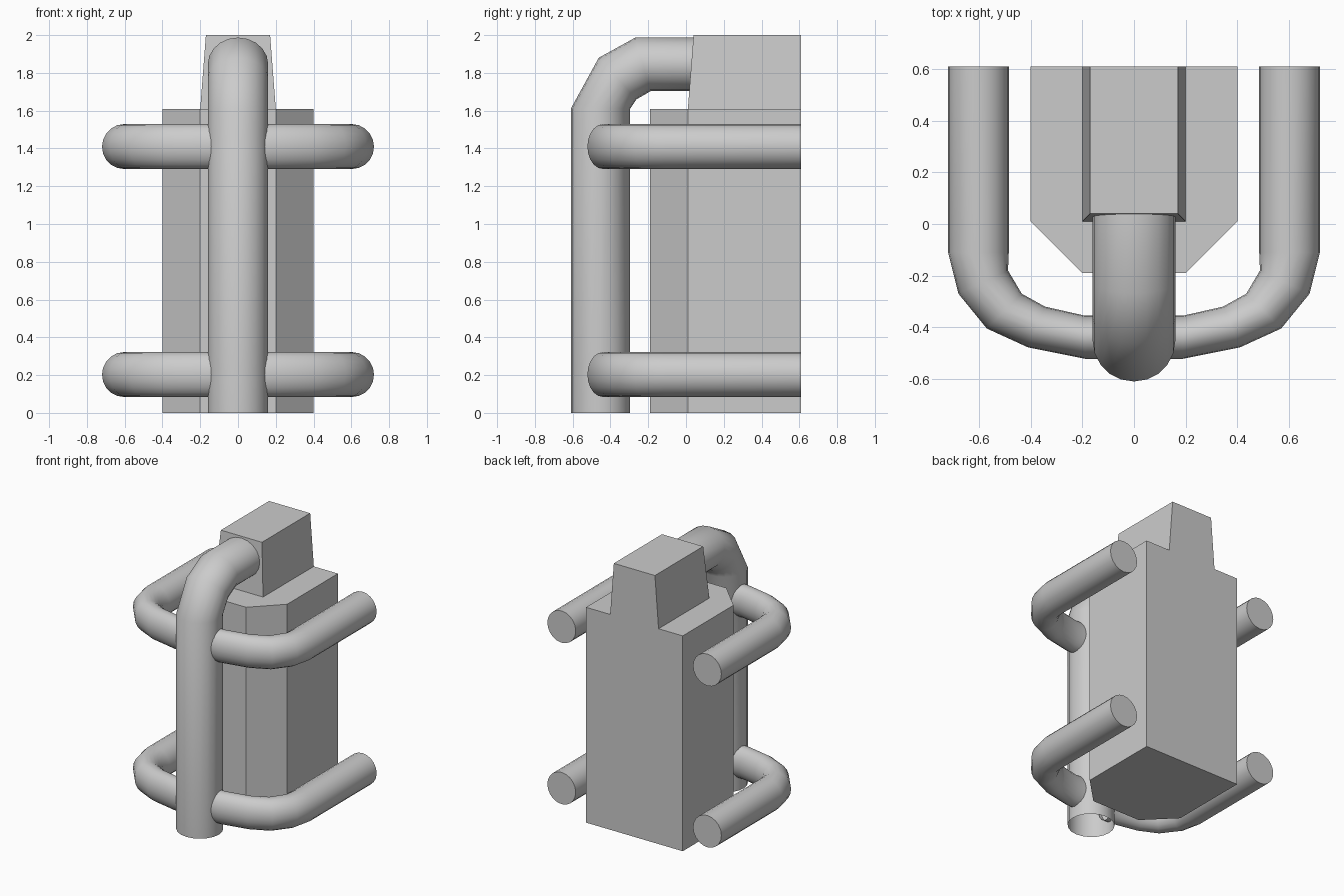
import bpy, bmesh, math
from mathutils import Vector

if "Cube" in bpy.data.objects:
    bpy.data.objects.remove(bpy.data.objects["Cube"])


def add_object(name, bm, smooth=False):
    bmesh.ops.recalc_face_normals(bm, faces=bm.faces)
    mesh = bpy.data.meshes.new(name)
    bm.to_mesh(mesh)
    bm.free()
    if smooth:
        mesh.shade_smooth()
        mesh.set_sharp_from_angle(angle=math.radians(45))
    obj = bpy.data.objects.new(name, mesh)
    bpy.context.collection.objects.link(obj)
    return obj


def loft(name, loops, cap_start=True, cap_end=True, smooth=False):
    """Join successive point loops into a skin, with optional end caps."""
    bm = bmesh.new()
    rings = [[bm.verts.new(p) for p in loop] for loop in loops]
    n = len(rings[0])
    for a, b in zip(rings, rings[1:]):
        for i in range(n):
            j = (i + 1) % n
            bm.faces.new((a[i], a[j], b[j], b[i]))
    if cap_start:
        bm.faces.new(rings[0])
    if cap_end:
        bm.faces.new(rings[-1])
    return add_object(name, bm, smooth)


def tube_ring(outer, inner, side, sides=20):
    """Ellipse through an outer and an inner point, 'side' is the other half axis."""
    outer, inner, side = Vector(outer), Vector(inner), Vector(side)
    mid, half = (outer + inner) / 2, (outer - inner) / 2
    return [mid + half * math.cos(t) + side * math.sin(t)
            for t in (2 * math.pi * i / sides for i in range(sides))]


# Main body with chamfered front corners
outline = [(-0.4, 0.61), (-0.4, 0.01), (-0.2, -0.19),
           (0.2, -0.19), (0.4, 0.01), (0.4, 0.61)]
loft("body", [[(x, y, z) for x, y in outline] for z in (0, 1.61)])

# Tapered block on top
loft("top_block", [[(-w, 0.61, z), (-w, y, z), (w, y, z), (w, 0.61, z)]
                   for w, y, z in ((0.2, 0.01, 1.61), (0.17, 0.04, 2.0))])

# Upright pipe, open at the bottom, bending back into the top block (y, z pairs)
pipe = [((-0.61, 0), (-0.296, 0)),
        ((-0.61, 1.61), (-0.296, 1.61)),
        ((-0.462, 1.88), (-0.262, 1.66)),
        ((-0.268, 1.987), (-0.188, 1.703)),
        ((0.045, 1.987), (0.045, 1.703))]
loft("front_pipe", [tube_ring((0, *o), (0, *i), (0.16, 0, 0)) for o, i in pipe],
     False, True, True)

# Side rails curving round from the pipe to the back, mirrored (x, y pairs)
rail = [((0.72, 0.61), (0.485, 0.61)),
        ((0.72, -0.11), (0.485, -0.11)),
        ((0.68, -0.27), (0.488, -0.18)),
        ((0.57, -0.405), (0.435, -0.27)),
        ((0.41, -0.478), (0.345, -0.32)),
        ((0.19, -0.522), (0.19, -0.355)),
        ((0.12, -0.522), (0.12, -0.355))]
for label, z in (("lower", 0.203), ("upper", 1.41)):
    obj = loft(label + "_rails",
               [tube_ring((*o, z), (*i, z), (0, 0, 0.119)) for o, i in rail],
               True, False, True)
    mirror = obj.modifiers.new("mirror", 'MIRROR')
    mirror.use_mirror_merge = False
